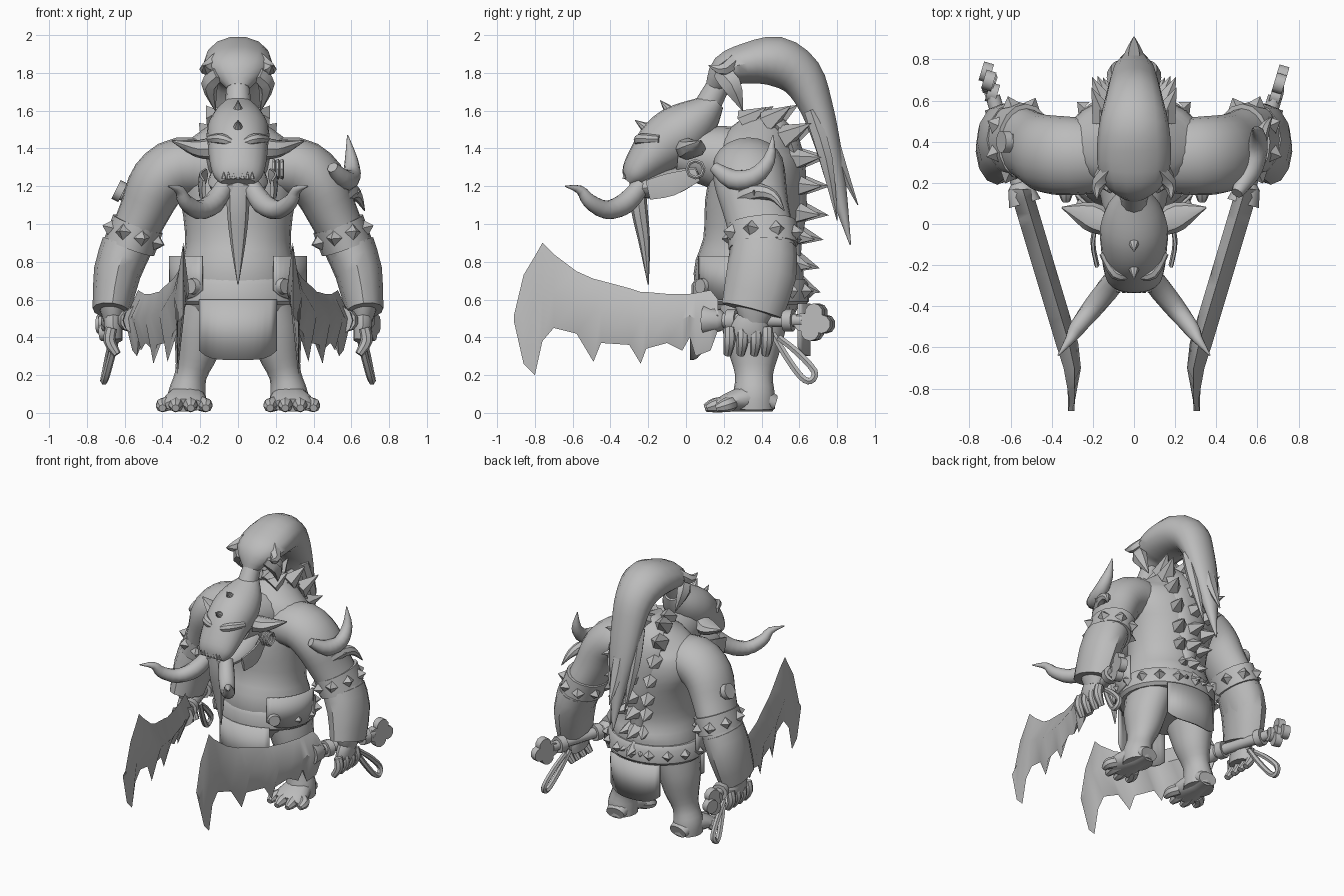
import bpy
import bmesh
from math import sin, cos, radians
from mathutils import Vector

default_cube = bpy.data.objects.get("Cube")
if default_cube:
    bpy.data.objects.remove(default_cube)

grey = bpy.data.materials.new("stone grey")
grey.use_nodes = True
tone = (.5, .5, .5, 1)
grey.diffuse_color = tone
grey.node_tree.nodes["Principled BSDF"].inputs["Base Color"].default_value = tone

X, Y = Vector((1, 0, 0)), Vector((0, 1, 0))
parts = []


def finish(name, bm):
    bmesh.ops.recalc_face_normals(bm, faces=bm.faces[:])
    mesh = bpy.data.meshes.new(name)
    bm.to_mesh(mesh)
    bm.free()
    mesh.materials.append(grey)
    obj = bpy.data.objects.new(name, mesh)
    bpy.context.scene.collection.objects.link(obj)
    parts.append(obj)
    return obj


def smooth_path(points, steps):
    """Catmull-Rom interpolation of positions and radii together."""
    out = []
    for i in range(len(points) - 1):
        p, q = points[i], points[i + 1]
        before, after = points[max(i - 1, 0)], points[min(i + 2, len(points) - 1)]
        for k in range(steps):
            t = k / steps
            out.append([
                b + t * (c - a + t * (2 * a - 5 * b + 4 * c - d + t * (3 * (b - c) + d - a))) / 2
                for a, b, c, d in zip(before, p, q, after)])
    return out + [list(points[-1])]


def sweep(name, points, sides=16, side=1, ref=X, steps=3):
    """Elliptical tube through (x, y, z, radius along ref, other radius)."""
    points = [tuple(p) if len(p) == 5 else tuple(p) + (p[-1],) for p in points]
    path = smooth_path(points, steps)
    centres = [Vector((p[0] * side, p[1], p[2])) for p in path]
    bm = bmesh.new()
    rings = []
    for i, c in enumerate(centres):
        t = (centres[min(i + 1, len(path) - 1)] - centres[max(i - 1, 0)]).normalized()
        a = (ref - t * ref.dot(t)).normalized()
        b = t.cross(a)
        ra, rb = (max(r, .002) for r in path[i][3:])
        angles = [radians(360 * k / sides) for k in range(sides)]
        rings.append([bm.verts.new(c + a * ra * cos(n) + b * rb * sin(n)) for n in angles])
    for low, high in zip(rings, rings[1:]):
        for k in range(sides):
            j = (k + 1) % sides
            bm.faces.new((low[k], low[j], high[j], high[k]))
    bm.faces.new(rings[0])
    bm.faces.new(rings[-1])
    return finish(name, bm)


def spike(name, loc, direction, r, h, sides=4, tip=0.0):
    """Cone, stud or cylinder standing on loc and pointing along direction."""
    d = Vector(direction).normalized()
    bm = bmesh.new()
    bmesh.ops.create_cone(bm, cap_ends=True, segments=sides, radius1=r, radius2=tip, depth=h)
    obj = finish(name, bm)
    obj.rotation_euler = d.to_track_quat('Z', 'Y').to_euler()
    obj.location = Vector(loc) + d * h / 2
    return obj


def waist(angle, z, rx=.35, ry=.31):
    n = radians(angle)
    return Vector((rx * cos(n), .34 + ry * sin(n), z))


def panel(name, start, end, bottom, top, round_by, rx=.36, ry=.32):
    """Curved sheet around the waist with rounded lower corners."""
    bm = bmesh.new()
    columns = []
    for k in range(13):
        u = k / 12
        low = bottom + round_by * abs(2 * u - 1) ** 4
        angle = start + (end - start) * u
        columns.append([bm.verts.new(waist(angle, z, rx, ry)) for z in (low, top)])
    for (a, b), (c, d) in zip(columns, columns[1:]):
        bm.faces.new((a, c, d, b))
    obj = finish(name, bm)
    obj.modifiers.new("thickness", 'SOLIDIFY').thickness = .015


def sword_x(y):
    return max(.3, .5 + .3 * y)


def blade(name, side):
    # Stations along the blade: y, upper edge, toothed lower edge
    stations = [(.17, .6, .44), (.13, .65, .33), (.05, .635, .3), (.02, .63, .4), (-.02, .63, .33),
                (-.1, .63, .37), (-.21, .64, .34), (-.24, .64, .26), (-.3, .66, .36), (-.45, .7, .37),
                (-.49, .71, .27), (-.58, .75, .42), (-.7, .84, .45), (-.76, .9, .38), (-.8, .83, .2),
                (-.86, .73, .26), (-.91, .52, .48)]
    bm = bmesh.new()
    rings = []
    for y, top, low in stations:
        x, t = sword_x(y), .055 * min(1, (y + .93) / .3)
        mid = (max(low, .36) + top) / 2
        ring = [(x - .01, y, top), (x + t, y, mid), (x + .02, y, low), (x - t, y, mid)]
        rings.append([bm.verts.new((px * side, py, pz)) for px, py, pz in ring])
    for a, b in zip(rings, rings[1:]):
        for k in range(4):
            j = (k + 1) % 4
            bm.faces.new((a[k], a[j], b[j], b[k]))
    bm.faces.new(rings[0])
    bm.faces.new(rings[-1])
    finish(name, bm)


# Torso, neck and head
sweep("torso", [(0, .36, .48, .24, .2), (0, .35, .6, .31, .27), (0, .33, .75, .31, .29),
                (0, .34, .9, .28, .25), (0, .36, 1.1, .3, .26), (0, .38, 1.25, .35, .25),
                (0, .38, 1.38, .32, .22), (0, .4, 1.48, .21, .17), (0, .41, 1.56, .1, .1)], 24)
sweep("neck", [(0, -.04, 1.38, .13), (0, .12, 1.36, .16), (0, .32, 1.32, .2)])
sweep("head", [(0, .16, 1.65, .06, .05), (0, .08, 1.57, .13, .11), (0, -.02, 1.49, .165, .15),
               (0, -.12, 1.42, .16, .145), (0, -.21, 1.33, .15, .11), (0, -.27, 1.26, .13, .08),
               (0, -.3, 1.22, .09, .04)], 20)
sweep("jaw", [(0, .06, 1.28, .14, .05), (0, -.08, 1.22, .16, .07), (0, -.22, 1.19, .13, .055),
              (0, -.29, 1.18, .09, .03)])
sweep("chin_braid", [(0, -.26, 1.26, .05, .04), (0, -.25, 1.1, .06, .045), (0, -.22, .9, .04, .03),
                     (0, -.2, .68, .003)], 8)
for y, z, up in ((-.08, 1.59, .8), (-.2, 1.5, .5)):
    spike("forehead_spike", (0, y, z), (0, -.7, up), .035, .09, 8)
for k in range(-3, 4):
    spike("tooth", (k * .025, -.325, 1.24), (0, -.2, 1), .013, .04, 5)

# Topknot and long tail of hair
sweep("hair_tie", [(0, .11, 1.62, .07), (0, .18, 1.75, .06)], 12)
sweep("ponytail", [(0, .15, 1.72, .06, .05), (0, .21, 1.81, .15, .09), (0, .32, 1.85, .18, .11),
                   (0, .48, 1.86, .17, .135), (0, .61, 1.78, .14, .12), (0, .69, 1.62, .12, .09),
                   (0, .75, 1.42, .1, .07), (0, .8, 1.2, .06, .05), (0, .87, .89, .004)], 14)
sweep("tail_strand", [(0, .74, 1.6, .05, .03), (0, .82, 1.32, .05, .03), (0, .91, 1.1, .003)], 6)
for s in (1, -1):
    sweep("side_lock", [(.08, .3, 1.9, .04), (.17, .2, 1.82, .035), (.18, .12, 1.84, .003)], 6, s)
    sweep("hanging_lock", [(.1, .18, 1.8, .04), (.15, .24, 1.74, .045, .06), (.12, .3, 1.6, .003)], 6, s)
    sweep("tail_lock", [(.08, .66, 1.6, .04), (.09, .74, 1.35, .04), (.05, .8, 1.02, .003)], 6, s)

# Spiny mane down the back
spine = [(.34, 1.54, .08), (.46, 1.54, .14), (.55, 1.46, .18), (.59, 1.34, .17), (.6, 1.2, .14),
         (.6, 1.06, .11), (.58, .94, .08), (.57, .8, .05), (.58, .68, .04)]
sweep("mane", [(0, y - .01, z, w, .05) for y, z, w in spine], 10)
for y, z, w in spine:
    for k in (-1, 0, 1):
        lean = (z - 1.2) * (1.6 if z > 1.4 else .5)
        spike("mane_spine", (k * w * .8, y - .03 * abs(k), z), (k * .35, .8, lean), .07, .13 + w / 4, 5)

# Belt, cloths and studs
sweep("belt", [(0, .34, .57, .33, .29), (0, .34, .59, .35, .31), (0, .34, .68, .35, .31),
               (0, .34, .71, .33, .29)], 28, steps=1)
panel("front_cloth", -125, -55, .28, .6, .05)
panel("back_cloth", 55, 125, .3, .58, .05)
for angle in range(-20, 201, 22):
    spike("belt_stud", waist(angle, .645), waist(angle, 0) - Vector((0, .34, 0)), .04, .045)

for s in (1, -1):
    # Face details
    sweep("tusk", [(.07, -.24, 1.2, .05), (.13, -.32, 1.11, .058), (.21, -.42, 1.075, .05),
                   (.28, -.51, 1.12, .04), (.31, -.56, 1.18, .025), (.37, -.64, 1.2, .003)], 10, s)
    sweep("ear", [(.13, .0, 1.4, .06), (.22, .04, 1.4, .07, .045), (.35, .08, 1.44, .004)], 8, s, Y)
    sweep("brow", [(.03, -.25, 1.43, .02), (.09, -.24, 1.45, .03), (.15, -.14, 1.45, .02)], 8, s, Y)
    sweep("cheek_flap", [(.17, .06, 1.26, .012, .04), (.2, -.08, 1.21, .012, .07),
                         (.18, -.2, 1.18, .012, .06)], 6, s)

    # Arm, bracer and studded band
    sweep("arm", [(.1, .33, 1.28, .17, .15), (.3, .33, 1.3, .19, .16), (.42, .34, 1.22, .19, .155),
                  (.49, .37, 1.08, .175, .135), (.55, .4, .95, .17, .125), (.6, .41, .85, .17, .13),
                  (.64, .4, .72, .17, .115), (.66, .37, .58, .12, .08), (.66, .36, .48, .07, .05)], 20, s, Y)
    sweep("bracer", [(.59, .41, .88, .175, .135), (.64, .4, .74, .185, .125),
                     (.67, .35, .54, .165, .1)], 12, s, Y, 2)
    sweep("arm_band", [(.53, .4, 1.0, .185, .14), (.575, .41, .88, .185, .14)], 16, s, Y, 1)
    for k in range(8):
        n = radians(45 * k + 20)
        out = Vector((.95 * s * sin(n), cos(n), .3 * sin(n)))
        at = Vector((.553 * s, .405, .94)) + Vector((out.x * .135, out.y * .18, out.z * .135))
        spike("band_stud", at, out, .045, .05)

    # Hand gripping the sword
    sweep("palm", [(.66, .36, .54, .06, .05), (.66, .34, .45, .1, .05), (.65, .33, .38, .09, .04)], 10, s, Y)
    for y in (.23, .3, .37, .43):
        sweep("finger", [(.67, y, .45, .03), (.68, y, .38, .032), (.64, y - .01, .31, .022)], 8, s, Y)

    # Leg, foot and toes
    sweep("leg", [(.16, .36, .62, .14, .2), (.2, .36, .45, .135, .17), (.22, .36, .32, .115, .135),
                  (.25, .36, .2, .085, .1), (.27, .36, .1, .1, .11), (.27, .36, .02, .1, .11)], 16, s)
    sweep("foot", [(.26, .47, .05, .07, .045), (.27, .36, .08, .09, .075), (.28, .24, .06, .12, .055),
                   (.28, .17, .04, .11, .035)], 14, s)
    for x, y in ((.17, .13), (.25, .1), (.33, .11), (.4, .16)):
        sweep("toe", [(.28 + (x - .28) * .7, .24, .05, .04), (x, y + .05, .04, .038), (x, y, .025, .02)], 8, s)

    # Hip plate with its round boss
    first, last = (-58, 8) if s > 0 else (-122, -188)
    panel("hip_plate", first, last, .6, .83, .05, .365, .325)
    boss = waist(-50 if s > 0 else -130, .67)
    spike("hip_boss", boss, boss - Vector((0, .34, .67)), .045, .04, 12, .04)

    # Sword with clover pommel and strap
    blade("sword_blade", s)
    sweep("sword_grip", [(sword_x(y), y, .49, r) for y, r in ((.1, .08), (.18, .06), (.2, .04), (.62, .035))],
          10, s, steps=1)
    for y in (.22, .52):
        spike("grip_collar", (sword_x(y) * s, y, .49), (.3 * s, 1, 0), .06, .05, 10, .06)
    for y, z in ((.63, .48), (.69, .53), (.73, .47), (.67, .43), (.68, .48)):
        spike("pommel_lobe", ((sword_x(y) - .025) * s, y, z), (s, -.3 * s, 0), .05, .05, 10, .05)
    sweep("strap", [(.64, .46, .42, .018), (.67, .53, .3, .02), (.7, .61, .19, .02), (.71, .66, .17, .02),
                    (.7, .68, .22, .02), (.68, .59, .32, .02), (.66, .49, .4, .018)], 6, s)

# Left ear rings and left shoulder horns
for k in range(3):
    sweep("ear_ring", [(.19 + k * .022, .05 + .045 * cos(radians(n)), 1.29 + .045 * sin(radians(n)), .01)
                       for n in range(0, 361, 45)], 5, steps=1)
sweep("shoulder_horn", [(.5, .15, 1.3, .03), (.56, .25, 1.235, .055), (.6, .36, 1.25, .05),
                        (.6, .44, 1.34, .035), (.58, .46, 1.47, .003)], 10)
sweep("lower_horn", [(.54, .24, 1.12, .03), (.59, .36, 1.17, .045), (.63, .46, 1.15, .03),
                     (.67, .52, 1.07, .003)], 8)
spike("shoulder_barb", (.55, .36, 1.12), (1, 0, .6), .05, .12, 6)

# Right shoulder peg
spike("shoulder_peg", (-.5, .4, 1.11), (-1, 0, .5), .04, .16, 10, .04)
spike("peg_head", (-.61, .4, 1.165), (-1, 0, .5), .055, .04, 10, .055)

# Smooth shading with crisp edges
bpy.ops.object.select_all(action='DESELECT')
for obj in parts:
    obj.select_set(True)
bpy.context.view_layer.objects.active = parts[0]
bpy.ops.object.shade_smooth_by_angle(angle=radians(40))
